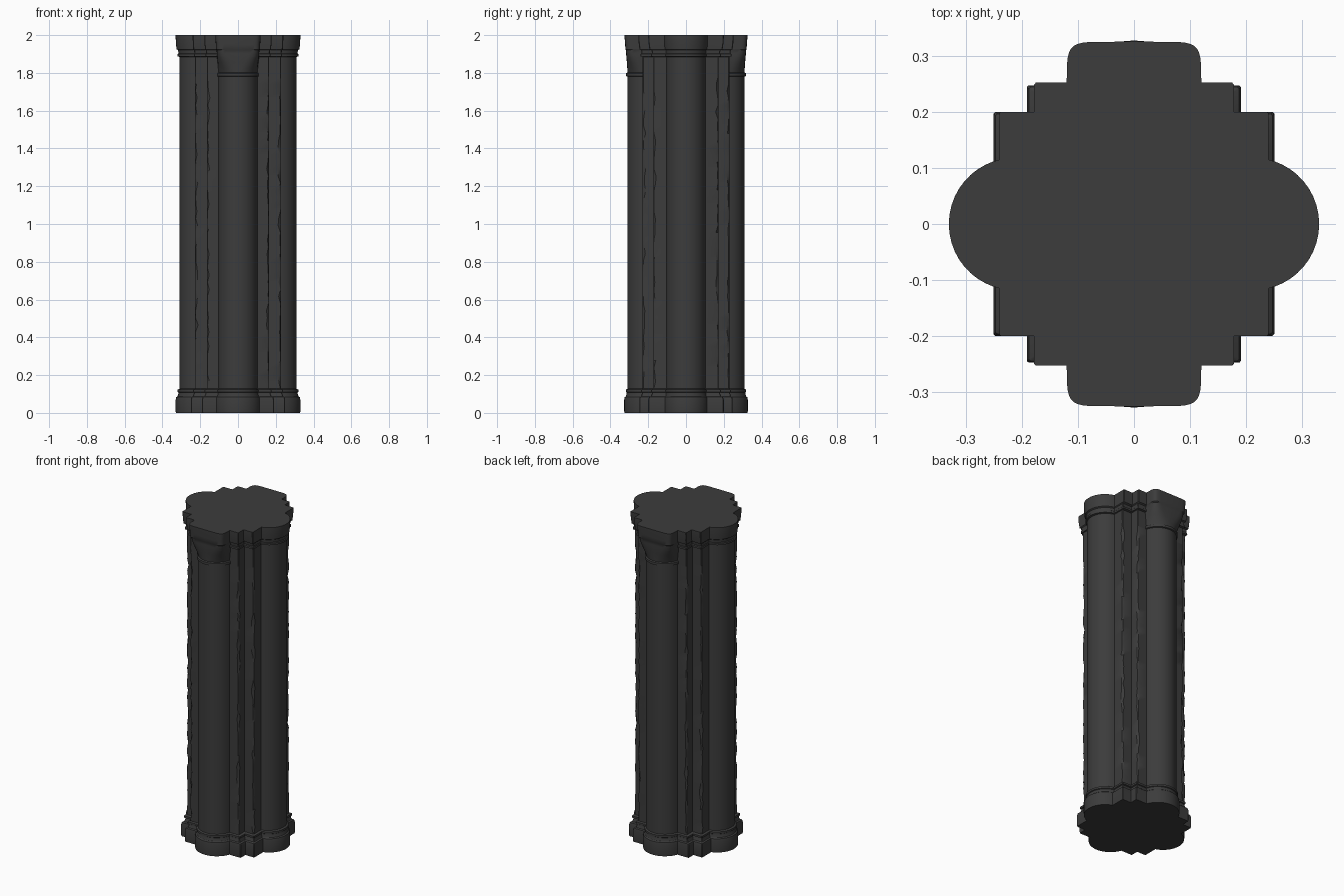
import bpy, bmesh, math, random

if "Cube" in bpy.data.objects:
    bpy.data.objects.remove(bpy.data.objects["Cube"])

random.seed(4)
N = 9  # segments per quarter shaft

stone = bpy.data.materials.new("dark_stone")
stone.diffuse_color = (0.045, 0.045, 0.045, 1)
stone.use_nodes = True
stone.node_tree.nodes["Principled BSDF"].inputs["Base Color"].default_value = stone.diffuse_color

# Plan of the stepped corners: outer corner of each step (x1, y1, x2, y2)
SHAFT = (0.165, 0.229, 0.228, 0.173)
BASE = (0.191, 0.247, 0.25, 0.2)
CAP = (0.178, 0.252, 0.24, 0.2)


def arc(centre, r, start, e=1.0):
    """Quarter of a round shaft as (along, out), from tip to where it meets the wall.
    Exponent e below 1 squares the curve off."""
    a0 = math.asin(((start - centre) / r) ** (1 / e))
    pts = []
    for i in range(N + 1):
        a = math.pi / 2 + (a0 - math.pi / 2) * i / N
        pts.append((r * max(math.cos(a), 0) ** e, centre + r * math.sin(a) ** e))
    pts[0] = (0.0, centre + r)
    return pts


def quarter(target, k, front_r, e, wear):
    """Front shaft, two steps, side shaft; k blends shaft plan to target plan."""
    x1, y1, x2, y2 = (s + (t - s) * k for s, t in zip(SHAFT, target))
    c = [0.003 + wear * random.random() ** 2 for _ in range(4)]
    pts = arc(0.205, front_r, y1, e)
    pts += [(x1 - c[0], y1), (x1, y1 - c[1]), (x1, y2)]
    pts += [(x2 - c[2], y2), (x2, y2 - c[3])]
    side = arc(0.205 + 0.007 * k, 0.105 + 0.013 * k, x2)
    return pts + [(x, y) for y, x in reversed(side)]


def outline(*args):
    ring = []
    for sx, sy in ((1, 1), (1, -1), (-1, -1), (-1, 1)):
        q = [(sx * x, sy * y) for x, y in quarter(*args)]
        if sx * sy < 0:
            q.reverse()
        ring += q[:-1]
    return ring


def loft(name, target, levels, bottom=False, top=False):
    """levels: (z, k, front radius, squareness exponent, wear)"""
    bm = bmesh.new()
    rings = [[bm.verts.new((x, y, z)) for x, y in outline(target, k, r, e, w)]
             for z, k, r, e, w in levels]
    n = len(rings[0])
    for lo, up in zip(rings, rings[1:]):
        for i in range(n):
            j = (i + 1) % n
            bm.faces.new((up[i], up[j], lo[j], lo[i]))
    if bottom:
        bm.faces.new(rings[0])
    if top:
        bm.faces.new(rings[-1][::-1])
    me = bpy.data.meshes.new(name)
    bm.to_mesh(me)
    bm.free()
    me.materials.append(stone)
    ob = bpy.data.objects.new(name, me)
    bpy.context.collection.objects.link(ob)
    bpy.context.view_layer.objects.active = ob
    ob.select_set(True)
    bpy.ops.object.shade_smooth_by_angle(angle=math.radians(30))
    ob.select_set(False)


# Moulded base: plinth, slope and ring
base = [(0, 0.95), (0.008, 1), (0.07, 1), (0.083, 0.85), (0.088, 0.5), (0.1, 0.3),
        (0.108, 0.25), (0.111, 0.5), (0.123, 0.5), (0.128, 0)]
loft("base", BASE, [(z, k, 0.105 + 0.017 * k, 1, 0.001) for z, k in base], bottom=True)

# Clustered shaft with chipped step edges
count = 44
loft("shaft", SHAFT, [(0.128 + (1.78 - 0.128) * i / count, 0, 0.105, 1,
                       0.014 if 0 < i < count else 0.001) for i in range(count + 1)])

# Capital: front and back blocks turn from round to square, sides have a ring and abacus
capital = [(1.78, 0, 0.105, 1), (1.783, 0, 0.112, 1), (1.798, 0, 0.112, 1),
           (1.802, 0, 0.105, 1), (1.825, 0, 0.106, 0.85), (1.855, 0, 0.108, 0.6),
           (1.885, 0, 0.111, 0.42), (1.888, 0.5, 0.111, 0.4), (1.9, 0.5, 0.112, 0.36),
           (1.903, 0.25, 0.112, 0.34), (1.92, 0.35, 0.113, 0.3), (1.925, 0.75, 0.116, 0.25),
           (1.95, 0.9, 0.117, 0.25), (1.985, 1, 0.12, 0.25), (2.0, 1, 0.12, 0.25)]
loft("capital", CAP, [(*lv, 0.001) for lv in capital], top=True)
